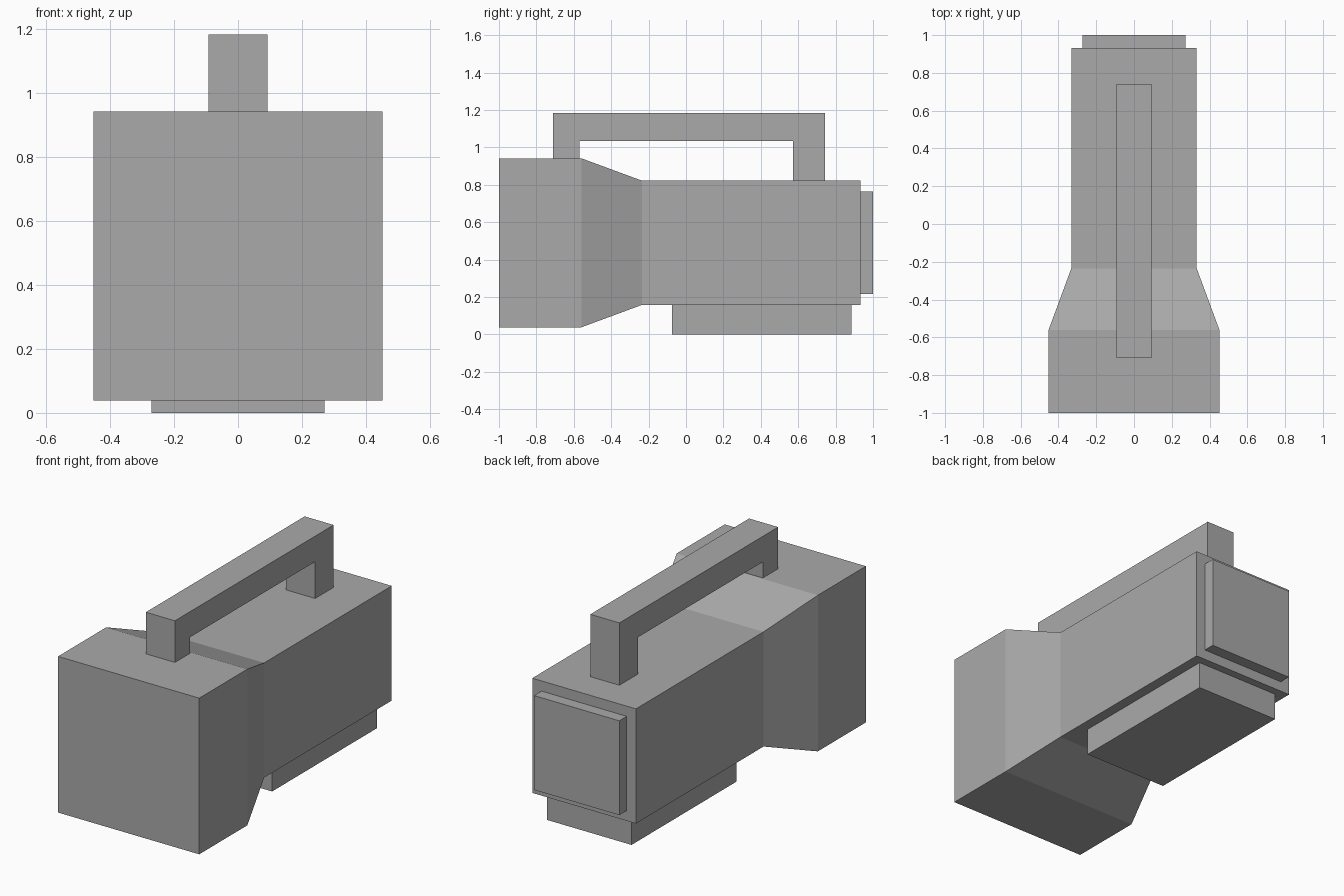
import bpy
import bmesh

default = bpy.data.objects.get("Cube")
if default:
    bpy.data.objects.remove(default, do_unlink=True)

# Single grey material
grey = bpy.data.materials.new("plain grey")
grey.use_nodes = True
colour = (0.4, 0.4, 0.4, 1)
grey.diffuse_color = colour
grey.node_tree.nodes["Principled BSDF"].inputs["Base Color"].default_value = colour


def finish(name, bm):
    """Turn a bmesh into a flat-shaded object."""
    bmesh.ops.recalc_face_normals(bm, faces=bm.faces)
    mesh = bpy.data.meshes.new(name)
    bm.to_mesh(mesh)
    bm.free()
    mesh.materials.append(grey)
    obj = bpy.data.objects.new(name, mesh)
    bpy.context.collection.objects.link(obj)
    return obj


def loft(name, sections, z_mid):
    """Join square sections given as (y, half width)."""
    bm = bmesh.new()
    rings = [[bm.verts.new((sx * h, y, z_mid + sz * h))
              for sx, sz in ((-1, -1), (1, -1), (1, 1), (-1, 1))]
             for y, h in sections]
    for a, b in zip(rings, rings[1:]):
        for i in range(4):
            j = (i + 1) % 4
            bm.faces.new((a[i], a[j], b[j], b[i]))
    bm.faces.new(rings[0])
    bm.faces.new(rings[-1])
    return finish(name, bm)


def extrude_side(name, profile, half_width):
    """Extrude a (y, z) side profile across x."""
    bm = bmesh.new()
    face = bm.faces.new([bm.verts.new((-half_width, y, z)) for y, z in profile])
    moved = bmesh.ops.extrude_face_region(bm, geom=[face], use_keep_orig=True)["geom"]
    verts = [g for g in moved if isinstance(g, bmesh.types.BMVert)]
    bmesh.ops.translate(bm, verts=verts, vec=(2 * half_width, 0, 0))
    return finish(name, bm)


# Body flaring out to the wide front head
middle = 0.49
loft("body", [(-1, 0.452), (-0.56, 0.452), (-0.235, 0.332), (0.932, 0.332)], middle)

# Square cap on the back
loft("back_cap", [(0.932, 0.273), (1, 0.273)], middle)

# Foot block underneath
extrude_side("base", [(-0.075, 0), (0.885, 0), (0.885, 0.16), (-0.075, 0.16)], 0.271)

# Carrying handle, its front leg on the head and its rear leg on the body
extrude_side("handle", [
    (-0.71, 0.94), (-0.57, 0.94), (-0.57, 1.035), (0.573, 1.035),
    (0.573, 0.82), (0.742, 0.82), (0.742, 1.183), (-0.71, 1.183)], 0.093)
